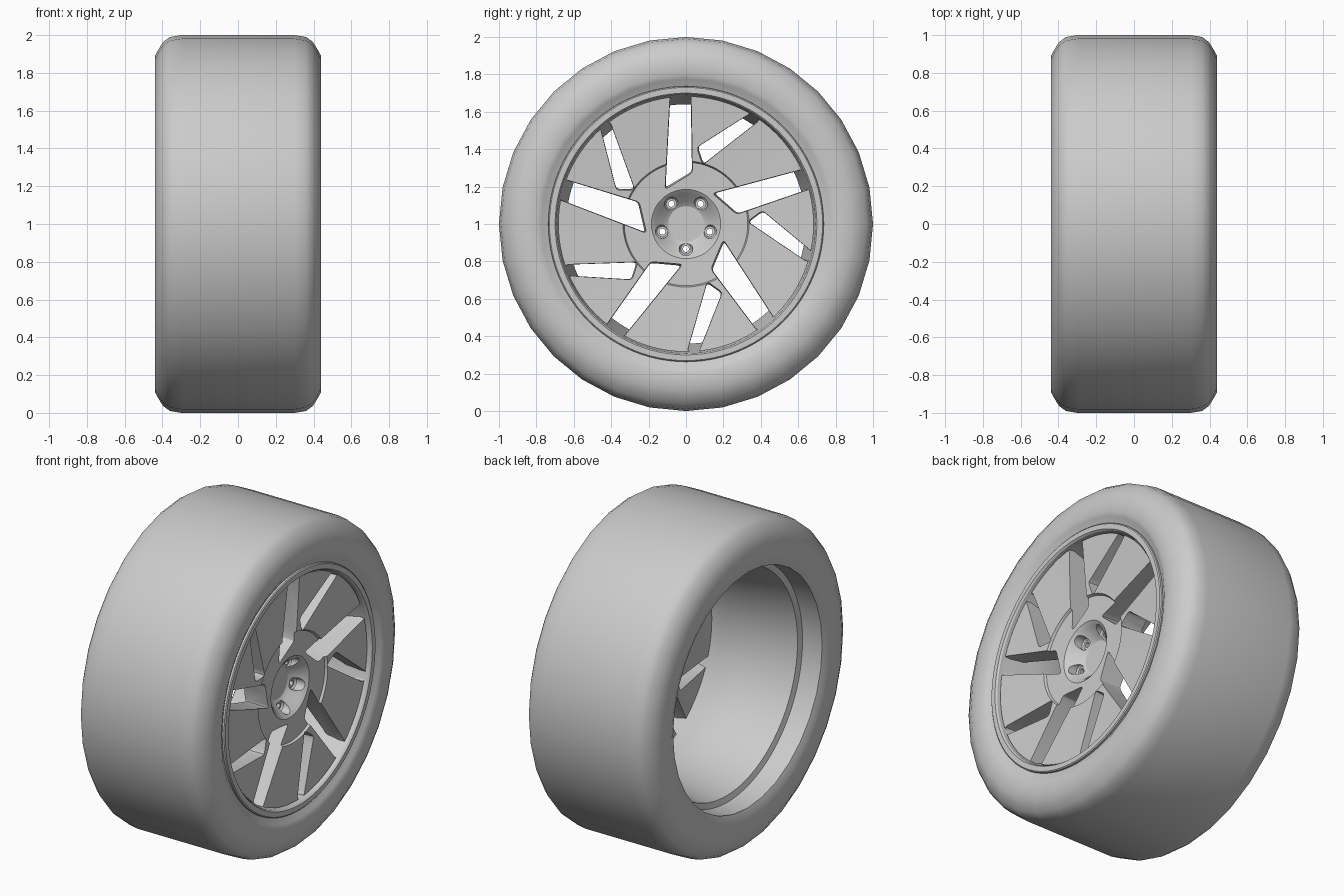
import bpy, bmesh
from math import sin, cos, pi, radians
from mathutils import Vector

if "Cube" in bpy.data.objects:
    bpy.data.objects.remove(bpy.data.objects["Cube"])

def new_object(name, bm):
    bmesh.ops.recalc_face_normals(bm, faces=bm.faces[:])
    me = bpy.data.meshes.new(name)
    bm.to_mesh(me)
    bm.free()
    ob = bpy.data.objects.new(name, me)
    bpy.context.collection.objects.link(ob)
    return ob

def lathe(bm, profile, seg, closed=True, cy=0.0, cz=1.0):
    """Revolve (x, radius) points about an axis parallel to x."""
    rings = []
    for i in range(seg):
        a = 2 * pi * i / seg
        rings.append([bm.verts.new((x, cy + r * sin(a), cz + r * cos(a))) for x, r in profile])
    n = len(profile)
    for i in range(seg):
        p, q = rings[i], rings[(i + 1) % seg]
        for j in range(n if closed else n - 1):
            k = (j + 1) % n
            if profile[j][1] == 0 and profile[k][1] == 0:
                continue
            bm.faces.new((p[j], p[k], q[k], q[j]))
    bmesh.ops.remove_doubles(bm, verts=bm.verts[:], dist=1e-5)

def rounded(pts, d):
    """Clip and soften each corner of a 2D outline."""
    out = []
    for i, p in enumerate(pts):
        a = p + (pts[i - 1] - p).normalized() * d
        b = p + (pts[(i + 1) % len(pts)] - p).normalized() * d
        out += [a, (a + b + p * 2) / 4, b]
    return out

def smooth(ob, angle=30):
    bpy.ops.object.select_all(action='DESELECT')
    ob.select_set(True)
    bpy.context.view_layer.objects.active = ob
    bpy.ops.object.shade_smooth_by_angle(angle=radians(angle))

# Tyre: rounded shoulders, flat sidewalls dipping to the bead
half = [(0.405, 0.725), (0.41, 0.745), (0.43, 0.775), (0.44, 0.80), (0.44, 0.89),
        (0.418, 0.93), (0.395, 0.965), (0.36, 0.99), (0.30, 1.0)]
back = [(-x, r) for x, r in half[::-1]]
back[-3:] = [(-0.435, 0.76), (-0.42, 0.725)]
bm = bmesh.new()
lathe(bm, half + back, 32, closed=False)
smooth(new_object("tyre", bm), 40)

# Rim barrel: front lip, drop centre, rear flange
bm = bmesh.new()
lathe(bm, [(0.39, 0.738), (0.42, 0.736), (0.425, 0.73), (0.425, 0.70), (0.415, 0.692),
           (0.385, 0.69), (0.22, 0.64), (0.0, 0.64), (-0.28, 0.685), (-0.29, 0.72),
           (-0.42, 0.725), (-0.42, 0.738), (-0.27, 0.738), (0.0, 0.665), (0.2, 0.665), (0.35, 0.72)], 96)
smooth(new_object("rim_barrel", bm))

# Wheel face: dished disc with a bowl-shaped hub
bm = bmesh.new()
lathe(bm, [(0.27, 0), (0.27, 0.095), (0.285, 0.12), (0.335, 0.16), (0.355, 0.185), (0.36, 0.33),
           (0.375, 0.337), (0.40, 0.683), (0.29, 0.683), (0.24, 0.36), (0.20, 0.2), (0.20, 0)], 96)
face = new_object("wheel_face", bm)

# Cutters: five wide windows, five narrow windows, five stepped bolt holes
big = [(-0.085, 0.69), (0.027, 0.69), (0.035, 0.272), (-0.113, 0.182)]
small = [(0.353, 0.598), (0.395, 0.555), (0.088, 0.315), (0.057, 0.41)]
bm = bmesh.new()
for k in range(5):
    t = 2 * pi * k / 5
    for shape in (big, small):
        pts = rounded([Vector(p) for p in shape], 0.018)
        c = sum(pts, Vector((0, 0))) / len(pts)
        ends = []
        for x, s in ((0.10, 0.92), (0.50, 1.03)):
            ring = []
            for p in pts:
                q = c + (p - c) * s
                ring.append(bm.verts.new((x, q.x * cos(t) + q.y * sin(t),
                                          1 - q.x * sin(t) + q.y * cos(t))))
            ends.append(ring)
        n = len(pts)
        for i in range(n):
            j = (i + 1) % n
            bm.faces.new((ends[0][i], ends[0][j], ends[1][j], ends[1][i]))
        bm.faces.new(ends[0])
        bm.faces.new(ends[1])
    hole = [(0.50, 0), (0.50, 0.038), (0.285, 0.036), (0.275, 0.028), (0.275, 0.016), (0.10, 0.016), (0.10, 0)]
    lathe(bm, hole, 24, cy=0.133 * sin(t + pi), cz=1 + 0.133 * cos(t + pi))
cutter = new_object("window_cutter", bm)
cutter.hide_render = True

mod = face.modifiers.new("windows", 'BOOLEAN')
mod.operation = 'DIFFERENCE'
mod.solver = 'EXACT'
mod.object = cutter
bpy.context.view_layer.objects.active = face
bpy.ops.object.modifier_apply(modifier=mod.name)
bpy.data.objects.remove(cutter)
smooth(face)
